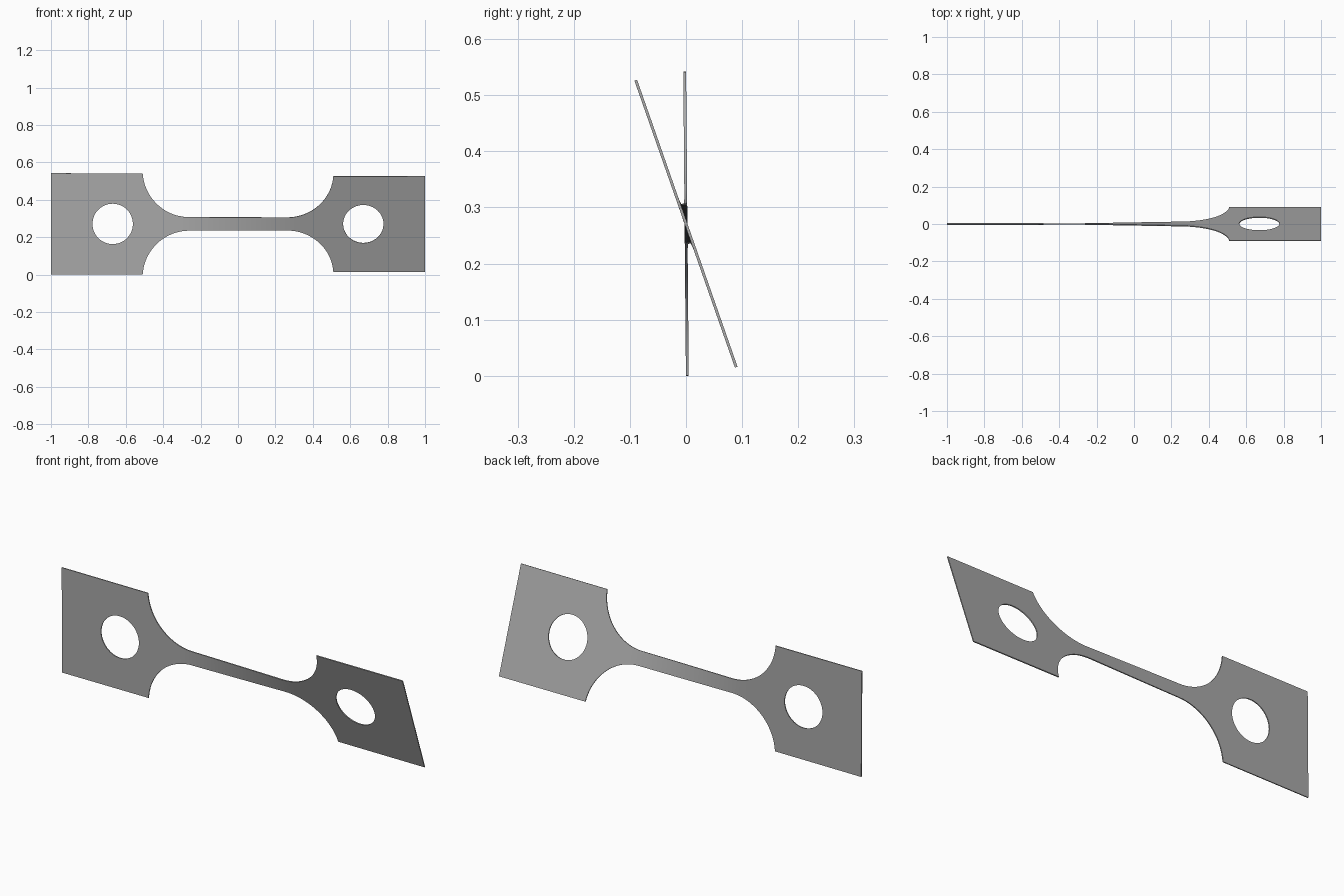
import bpy, bmesh, math

cube = bpy.data.objects.get("Cube")
if cube:
    bpy.data.objects.remove(cube, do_unlink=True)

MID_Z, HALF_H, NECK_HALF = 0.271, 0.271, 0.036
FILLET_R, FILLET_X = 0.25, 0.26       # corner fillet radius and centre
TAB_X, HOLE_X, HOLE_R = 0.51, 0.67, 0.108
THICKNESS = 0.005
ANGLE_START, ANGLE_END, TWIST_X = math.radians(0.5), math.radians(19.3), 0.33


def half_height(x):
    d = min(max(abs(x) - FILLET_X, 0), FILLET_R)
    return min(NECK_HALF + FILLET_R - math.sqrt(FILLET_R ** 2 - d ** 2), HALF_H)


bm = bmesh.new()

# Neck and fillets: columns packed along the arcs, even along the straight part
arc_steps, neck_steps = 20, 24
last = math.asin((TAB_X - FILLET_X - 0.0005) / FILLET_R)
arc = [FILLET_X + FILLET_R * math.sin(last * i / arc_steps) for i in range(1, arc_steps + 1)]
straight = [FILLET_X * (2 * i / neck_steps - 1) for i in range(neck_steps + 1)]
columns = []
for x in [-a for a in reversed(arc)] + straight + arc:
    h = half_height(x)
    columns.append([bm.verts.new((x, 0, -h)), bm.verts.new((x, 0, h))])
for a, b in zip(columns, columns[1:]):
    bm.faces.new((a[0], b[0], b[1], a[1]))


# Square tabs with a round hole, sharing the end column of the neck
def add_tab(side, column):
    outline = [column[0], bm.verts.new((side, 0, -HALF_H)),
               bm.verts.new((side, 0, HALF_H)), column[1]]
    hole = []
    for i in range(48):
        t = math.tau * i / 48
        hole.append(bm.verts.new((side * HOLE_X + HOLE_R * math.cos(t), 0,
                                  HOLE_R * math.sin(t))))
    edges = []
    for loop in (outline, hole):
        for a, b in zip(loop, loop[1:] + loop[:1]):
            edges.append(bm.edges.get((a, b)) or bm.edges.new((a, b)))
    bmesh.ops.triangle_fill(bm, edges=edges, use_beauty=True, normal=(0, -1, 0))


add_tab(-1, columns[0])
add_tab(1, columns[-1])

# Twist about the long axis, all of it within the neck
for v in bm.verts:
    f = min(max((v.co.x + TWIST_X) / (2 * TWIST_X), 0), 1)
    angle = ANGLE_START + (ANGLE_END - ANGLE_START) * f
    z = v.co.z
    v.co.y, v.co.z = -z * math.sin(angle), MID_Z + z * math.cos(angle)
bmesh.ops.recalc_face_normals(bm, faces=bm.faces)

mesh = bpy.data.meshes.new("twisted_strip")
bm.to_mesh(mesh)
bm.free()
strip = bpy.data.objects.new("twisted_strip", mesh)
bpy.context.collection.objects.link(strip)

# Sheet thickness
solid = strip.modifiers.new("thickness", 'SOLIDIFY')
solid.thickness = THICKNESS
solid.offset = 0

# Plain grey metal
grey = bpy.data.materials.new("plain_grey")
grey.use_nodes = True
colour = (0.4, 0.4, 0.4, 1)
grey.diffuse_color = colour
grey.node_tree.nodes["Principled BSDF"].inputs["Base Color"].default_value = colour
mesh.materials.append(grey)

bpy.context.view_layer.objects.active = strip
strip.select_set(True)
bpy.ops.object.modifier_apply(modifier=solid.name)
bpy.ops.object.shade_smooth_by_angle(angle=math.radians(30))
